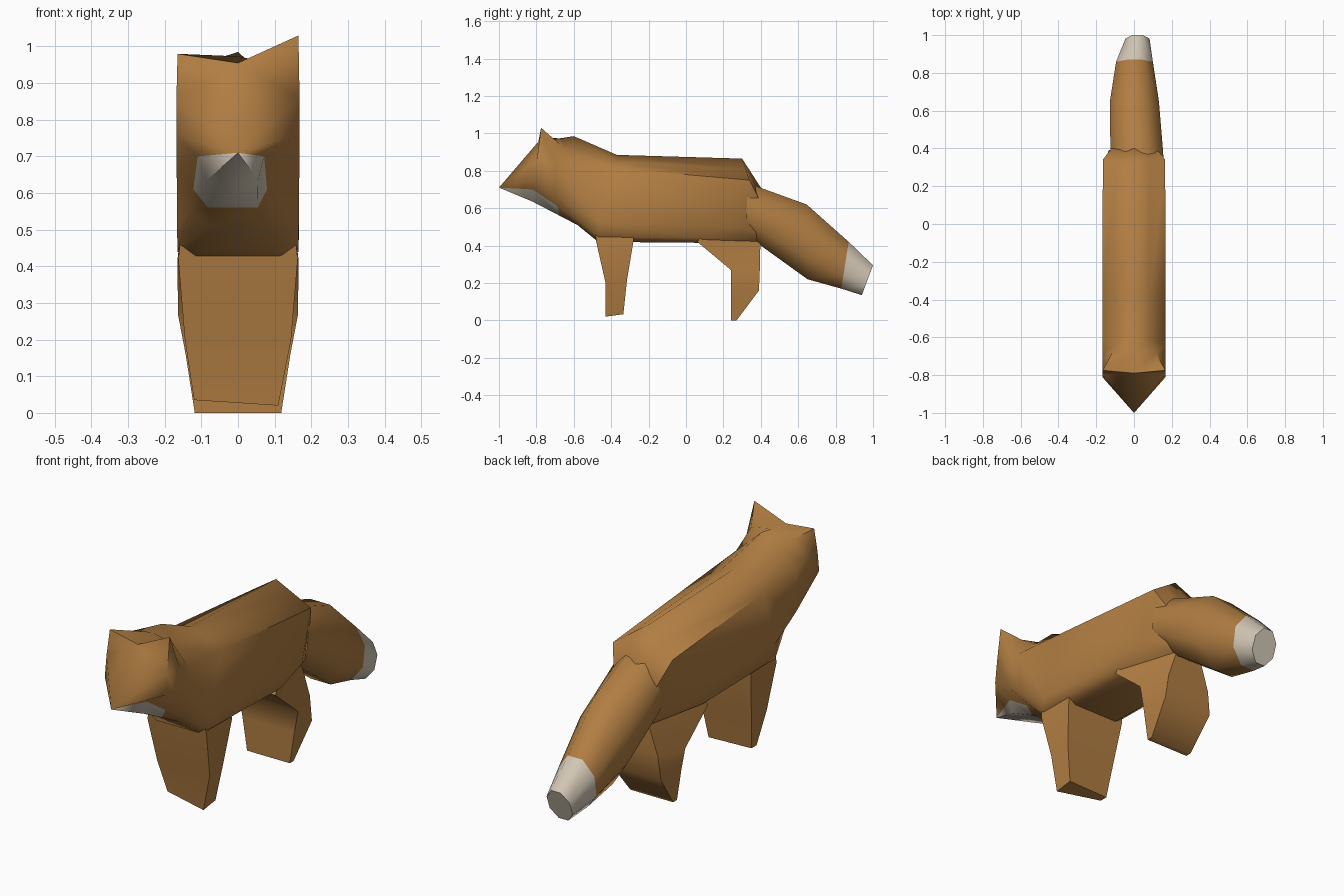
import bpy, bmesh, math

if "Cube" in bpy.data.objects:
    bpy.data.objects.remove(bpy.data.objects["Cube"])


def material(name, rgb):
    m = bpy.data.materials.new(name)
    m.diffuse_color = (*rgb, 1)
    m.use_nodes = True
    m.node_tree.nodes["Principled BSDF"].inputs["Base Color"].default_value = m.diffuse_color
    return m


FUR = material("tan fur", (0.44, 0.207, 0.055))
PALE = material("pale fur", (0.66, 0.58, 0.47))


def loft(name, rings, pale, nose=None, angle=60):
    """Join closed rings of points; pale(band, side) picks the pale faces."""
    bm = bmesh.new()
    loops = [[bm.verts.new(p) for p in r] for r in rings]
    n = len(loops[0])
    for b, (r, s) in enumerate(zip(loops, loops[1:])):
        for i in range(n):
            j = (i + 1) % n
            f = bm.faces.new((r[i], r[j], s[j], s[i]))
            f.material_index = int(pale(b, i))
    first = loops[0]
    if nose:
        # hollow face: ear triangles fold in, the rest fans out to the nose
        tip = bm.verts.new(nose)
        bm.faces.new((first[0], first[2], first[1]))
        bm.faces.new((first[0], first[-1], first[-2]))
        fan = [first[0]] + first[2:-1]
        for i, v in enumerate(fan):
            f = bm.faces.new((tip, fan[(i + 1) % len(fan)], v))
            f.material_index = int(pale(-1, i + 1))
    else:
        bm.faces.new(first)
    f = bm.faces.new(loops[-1])
    f.material_index = int(pale(len(rings) - 2, 0))
    bmesh.ops.recalc_face_normals(bm, faces=bm.faces)
    me = bpy.data.meshes.new(name)
    bm.to_mesh(me)
    bm.free()
    me.materials.append(FUR)
    me.materials.append(PALE)
    ob = bpy.data.objects.new(name, me)
    bpy.context.collection.objects.link(ob)
    bpy.ops.object.select_all(action='DESELECT')
    bpy.context.view_layer.objects.active = ob
    ob.select_set(True)
    bpy.ops.object.shade_smooth_by_angle(angle=math.radians(angle))
    return ob


def lerp(p, q, t):
    return tuple(a + (b - a) * t for a, b in zip(p, q))


def mirror_ring(half):
    """Half section from the top centre down, closed by its mirror image."""
    return half + [(-x, y, z) for x, y, z in reversed(half[1:])]


def roof(ridge, side, *rest):
    """Half section whose top slopes straight from the ridge to the side."""
    return [ridge, lerp(ridge, side, .5), side, *rest]


# body and head: ridge, ear or slope, upper side, lower side, jaw side, belly
head = [(0, -.79, .955), (.165, -.775, 1.005), (.168, -.797, .86),
        (.168, -.81, .755), (.11, -.82, .7), (.085, -.82, .635)]
neck = roof((0, -.6, .985), (.167, -.635, .835),
            (.167, -.63, .62), (.13, -.6, .55), (.08, -.58, .51))
throat = [lerp(p, q, .6) for p, q in zip(head, neck)]
shoulder = roof((0, -.37, .885), (.167, -.37, .812),
                (.167, -.46, .52), (.165, -.47, .45), (.12, -.47, .42))
rump = roof((0, .3, .865), (.165, .34, .75),
            (.165, .27, .5), (.165, .1, .44), (.13, .07, .415))
rear = roof((0, .4, .71), (.12, .4, .63),
            (.1, .4, .46), (.07, .4, .42), (.04, .39, .4))
body = loft("body", [mirror_ring(h) for h in (head, throat, neck, shoulder, rump, rear)],
            lambda band, side: band < 1 and side in (4, 5, 6), (0, -1, .71))
for v in body.data.vertices:
    # uneven ear corners
    if v.co.z > 1.0:
        v.co.z = 1.03 if v.co.x > 0 else .98
    # pale jaw is narrower on one side
    if v.co.y < -.65 and v.co.z < .72 and 0 < v.co.x < .14:
        v.co.x *= .65


def slab(wf, wb, front, back, zf, zb):
    return [(-wf, front, zf), (wf, front, zf), (wb, back, zb), (-wb, back, zb)]


# legs: one broad slab for each pair
foot = [(-.12, -.385, .035), (.11, -.43, .02), (.11, -.335, .033), (-.12, -.345, .035)]
loft("front_legs", [foot,
                    slab(.145, .14, -.43, -.315, .2, .22),
                    slab(.163, .163, -.48, -.28, .42, .43),
                    slab(.15, .15, -.49, -.28, .53, .53)], lambda b, i: False, angle=70)
loft("rear_legs", [slab(.118, .118, .24, .27, 0, 0),
                   slab(.143, .135, .24, .39, .16, .16),
                   slab(.164, .12, .24, .395, .27, .28),
                   slab(.165, .07, .06, .398, .42, .43),
                   slab(.15, .05, .15, .38, .55, .55)], lambda b, i: False, angle=70)


# tail: slanted oval sections from rump to tip
def oval(top, bottom, left, right, n=8):
    ring = []
    for k in range(n):
        a = 2 * math.pi * (k + .5) / n
        c, s = math.cos(a) / math.cos(math.pi / n), math.sin(a) / math.cos(math.pi / n)
        t = (1 + s) / 2
        ring.append(((left + right) / 2 + (right - left) / 2 * c,
                     bottom[0] + (top[0] - bottom[0]) * t,
                     bottom[1] + (top[1] - bottom[1]) * t))
    return ring


loft("tail", [oval((.33, .735), (.32, .47), -.12, .158),
              oval((.41, .705), (.4, .4), -.125, .152),
              oval((.645, .62), (.65, .22), -.128, .132),
              oval((.87, .42), (.83, .17), -.095, .1),
              oval((1, .295), (.94, .135), -.045, .082)],
     lambda band, side: band == 3)
